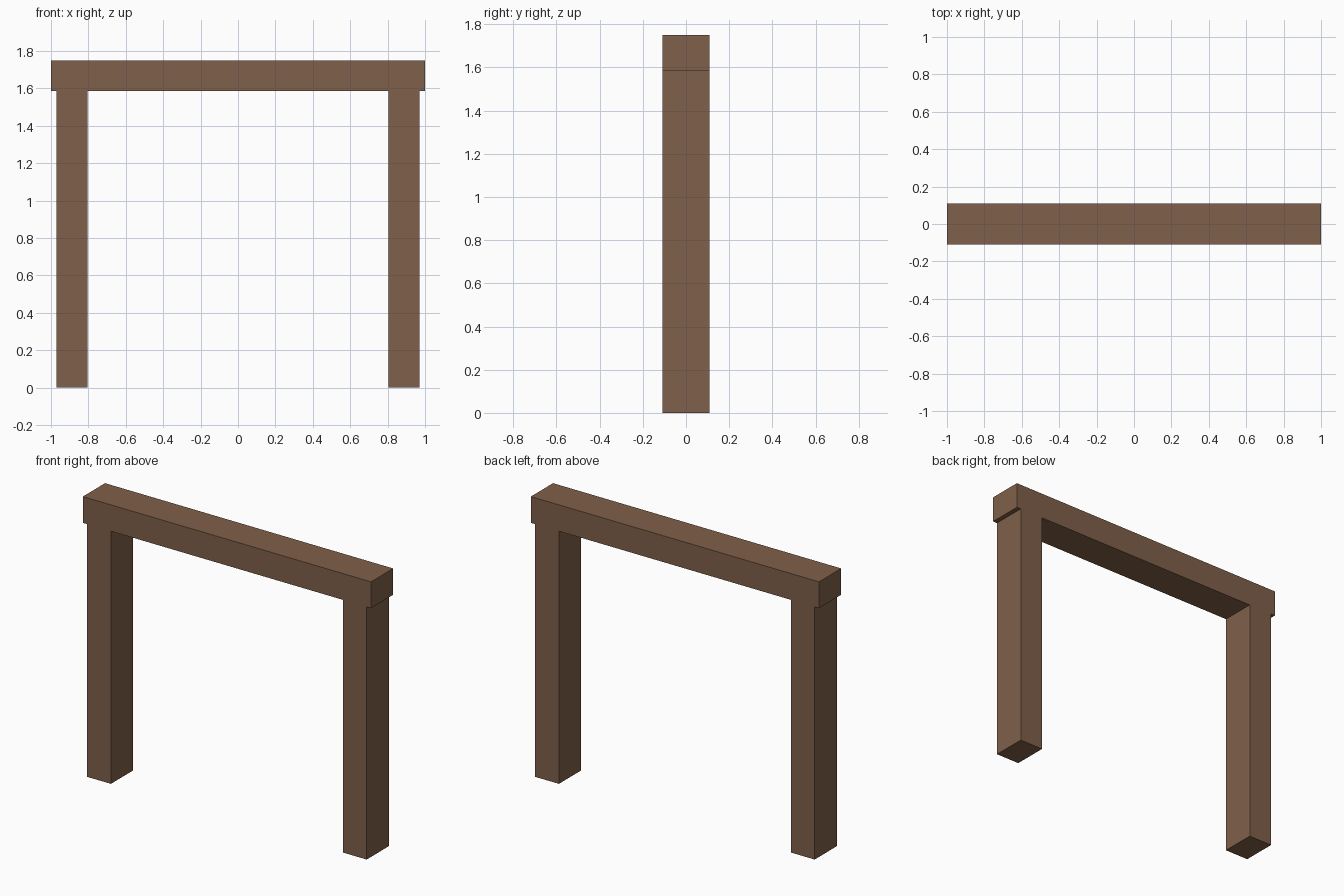
import bpy, bmesh

if "Cube" in bpy.data.objects:
    bpy.data.objects.remove(bpy.data.objects["Cube"])

# Key dimensions
HALF_DEPTH = 0.11
TOP, BEAM_BOTTOM = 1.75, 1.585
BEAM_END, POST_OUT, POST_IN = 1.0, 0.97, 0.805

wood = bpy.data.materials.new("brown wood")
wood.diffuse_color = (0.216, 0.117, 0.067, 1.0)
wood.use_nodes = True
wood.node_tree.nodes["Principled BSDF"].inputs["Base Color"].default_value = wood.diffuse_color

# Right half of the frame outline (x, z); the left half is its mirror
right = [(POST_IN, BEAM_BOTTOM), (POST_IN, 0), (POST_OUT, 0),
         (POST_OUT, BEAM_BOTTOM), (BEAM_END, BEAM_BOTTOM), (BEAM_END, TOP)]
outline = right + [(-x, z) for x, z in reversed(right)]

# Two posts and lintel as one solid, extruded front to back
bm = bmesh.new()
face = bm.faces.new([bm.verts.new((x, -HALF_DEPTH, z)) for x, z in outline])
extruded = bmesh.ops.extrude_face_region(bm, geom=[face])["geom"]
bmesh.ops.translate(bm, vec=(0, 2 * HALF_DEPTH, 0),
                    verts=[v for v in extruded if isinstance(v, bmesh.types.BMVert)])
bmesh.ops.recalc_face_normals(bm, faces=bm.faces)

mesh = bpy.data.meshes.new("door_frame")
bm.to_mesh(mesh)
bm.free()
mesh.materials.append(wood)
frame = bpy.data.objects.new("door_frame", mesh)
bpy.context.collection.objects.link(frame)
